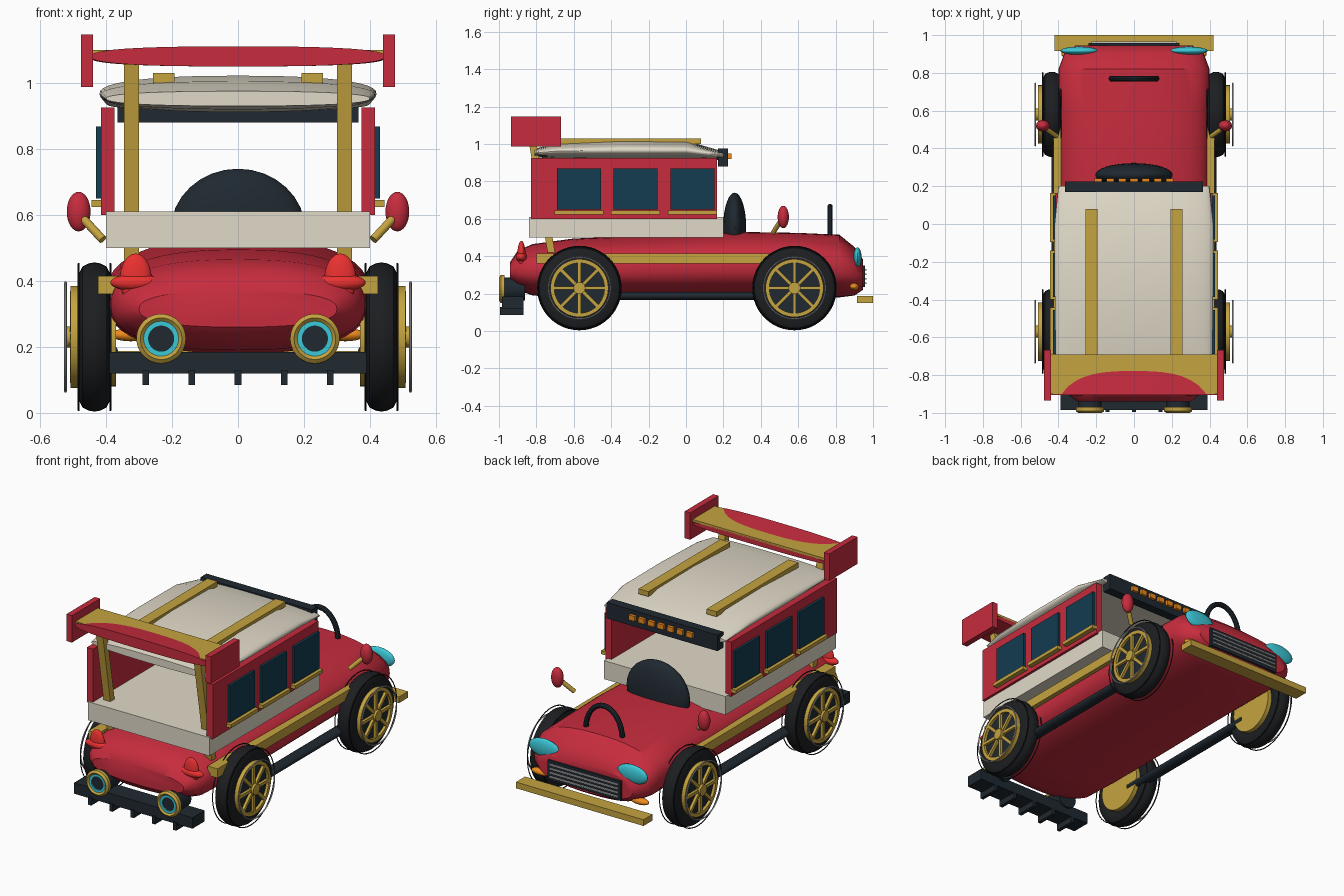
import bpy, bmesh, math
from mathutils import Vector, Matrix

if "Cube" in bpy.data.objects:
    bpy.data.objects.remove(bpy.data.objects["Cube"])

def mat(name, r, g, b):
    m = bpy.data.materials.new(name)
    m.diffuse_color = (r, g, b, 1)
    m.use_nodes = True
    m.node_tree.nodes["Principled BSDF"].inputs["Base Color"].default_value = m.diffuse_color
    return m

RED = mat("red", .57, .025, .047)
GOLD = mat("gold", .56, .37, .05)
CREAM = mat("cream", .75, .70, .58)
DARK = mat("dark", .014, .022, .03)
BLACK = mat("black", .012, .013, .015)
GLASS = mat("glass", .006, .045, .08)
CYAN = mat("cyan", .045, .58, .68)
ORANGE = mat("orange", .87, .26, .013)
LAMP = mat("lamp_red", .83, .03, .03)
PALE = mat("pale", .7, .7, .68)

def finish(name, bm, m):
    bmesh.ops.recalc_face_normals(bm, faces=bm.faces)
    me = bpy.data.meshes.new(name)
    bm.to_mesh(me)
    bm.free()
    me.materials.append(m)
    ob = bpy.data.objects.new(name, me)
    bpy.context.collection.objects.link(ob)
    return ob

def box(name, m, x, y, z, bevel=0.0):
    """Box from (min, max) ranges."""
    bm = bmesh.new()
    bmesh.ops.create_cube(bm, size=1)
    for v in bm.verts:
        v.co = Vector([(a + b) / 2 + c * (b - a) for (a, b), c in zip((x, y, z), v.co)])
    if bevel:
        bmesh.ops.bevel(bm, geom=bm.edges[:], offset=bevel, segments=2, affect='EDGES', profile=.5)
    return finish(name, bm, m)

def ellipsoid(name, m, c, r):
    bm = bmesh.new()
    bmesh.ops.create_uvsphere(bm, u_segments=32, v_segments=16, radius=1)
    for v in bm.verts:
        v.co = Vector([a + b * k for a, b, k in zip(c, r, v.co)])
    return finish(name, bm, m)

def rod(name, m, a, b, r, seg=20):
    a, b = Vector(a), Vector(b)
    bm = bmesh.new()
    bmesh.ops.create_cone(bm, cap_ends=True, segments=seg, radius1=r, radius2=r, depth=(b - a).length)
    q = (b - a).to_track_quat('Z', 'Y').to_matrix().to_4x4()
    bm.transform(Matrix.Translation((a + b) / 2) @ q)
    return finish(name, bm, m)

def rings(name, m, loops, closed=False):
    """Skin a list of vertex loops; cap the ends or close the chain."""
    bm = bmesh.new()
    vs = [[bm.verts.new(p) for p in l] for l in loops]
    n = len(vs[0])
    for i in range(len(vs) if closed else len(vs) - 1):
        a, b = vs[i], vs[(i + 1) % len(vs)]
        for j in range(n):
            bm.faces.new((a[j], a[(j + 1) % n], b[(j + 1) % n], b[j]))
    if not closed:
        bm.faces.new(vs[0])
        bm.faces.new(vs[-1])
    return finish(name, bm, m)

def loft(name, m, sections, e, n=48):
    """Superellipse sections (y, half width, z low, z high) skinned along y."""
    def pt(t, s):
        y, w, lo, hi = s
        c, d = math.cos(t), math.sin(t)
        return (w * math.copysign(abs(c) ** (2 / e), c), y,
                (lo + hi) / 2 + (hi - lo) / 2 * math.copysign(abs(d) ** (2 / e), d))
    return rings(name, m, [[pt(2 * math.pi * j / n, s) for j in range(n)] for s in sections])

def lathe(name, m, c, axis, profile, n=48):
    """Closed (offset, radius) profile turned about the x or y axis through c."""
    def pt(o, r, t):
        d = (o, r * math.cos(t), r * math.sin(t)) if axis == 'x' else (r * math.cos(t), o, r * math.sin(t))
        return Vector(c) + Vector(d)
    return rings(name, m, [[pt(o, r, 2 * math.pi * j / n) for o, r in profile] for j in range(n)], True)

def hoop(name, m, c, axis, R, r, seg=8):
    prof = [(r * math.cos(2 * math.pi * k / seg), R + r * math.sin(2 * math.pi * k / seg)) for k in range(seg)]
    return lathe(name, m, c, axis, prof)

# Body shell
loft("body", RED, [(-.94, .30, .26, .37), (-.90, .35, .22, .43), (-.82, .385, .19, .465), (-.6, .395, .18, .495),
                   (-.2, .40, .18, .51), (.3, .40, .18, .53), (.6, .40, .18, .525), (.82, .40, .18, .515),
                   (.90, .37, .19, .45), (.945, .31, .22, .385)], 2.45)
# Cabin: belt, roof and roof rails
box("belt", CREAM, (-.40, .40), (-.84, .20), (.50, .61))
loft("roof", CREAM, [(-.81, .40, .93, .975), (-.69, .415, .92, 1.005), (-.35, .42, .912, 1.022),
                     (0, .42, .915, 1.018), (.20, .40, .915, .96)], 2.4)
# Light bar on the roof front
box("light_bar", DARK, (-.365, .365), (.17, .225), (.88, .975))
for i in range(7):
    x = (i - 3) * .063
    box("bar_light", ORANGE, (x - .02, x + .02), (.22, .242), (.92, .95))
# Seat back and hood handle
ellipsoid("seat_back", DARK, (0, .26, .55), (.205, .062, .19))
arc = []
for k in range(17):
    t = math.pi * k / 16
    arc.append([(math.cos(t) * (.12 + .015 * math.cos(u)), .77 + .015 * math.sin(u),
                 .50 + math.sin(t) * (.165 + .015 * math.cos(u))) for u in [j * math.pi / 5 for j in range(10)]])
rings("hood_handle", DARK, arc)
# Grille and front bumper
box("grille", DARK, (-.24, .24), (.90, .958), (.235, .35))
for i in range(4):
    z = .257 + i * .024
    box("grille_slat", PALE, (-.225, .225), (.95, .966), (z - .004, z + .004))
box("front_bumper", GOLD, (-.42, .42), (.915, 1.0), (.15, .187))
# Rear diffuser
box("diffuser", DARK, (-.39, .39), (-.985, -.87), (.12, .185))
for i in range(-2, 3):
    box("diffuser_fin", DARK, (i * .14 - .01, i * .14 + .01), (-.995, -.87), (.085, .13))
# Rear wing
box("wing_plate", GOLD, (-.445, .445), (-.90, -.69), (1.086, 1.10))
loft("wing", RED, [(-.905, .445, 1.05, 1.111), (-.80, .445, 1.05, 1.102), (-.69, .445, 1.058, 1.092)], 2.6)

def wheel(s, y):
    c = (s * .435, y, .23)
    tyre = [(-.035, .14), (-.046, .17), (-.046, .195), (-.036, .214), (-.018, .223), (0, .226),
            (.018, .223), (.036, .214), (.046, .195), (.046, .17), (.05, .155), (.035, .14)]
    lathe("tyre", BLACK, c, 'x', [(s * o, r) for o, r in tyre])
    for o in (-.048, .048):
        hoop("tyre_bead", BLACK, (s * (.435 + o), y, .23), 'x', .222, .003, 6)
    rod("rim_back", GOLD, (s * .37, y, .23), (s * .47, y, .23), .15, 48)
    rod("rim_face", DARK, (s * .46, y, .23), (s * .492, y, .23), .14, 48)
    lathe("rim", GOLD, (s * .49, y, .23), 'x', [(-.02, .134), (s * .018, .134), (s * .018, .155), (-.02, .155)]
          if s > 0 else [(.02, .134), (-.018, .134), (-.018, .155), (.02, .155)])
    hoop("trim_ring", PALE, (s * .523, y, .23), 'x', .165, .004, 6)
    rod("hub", GOLD, (s * .48, y, .23), (s * .522, y, .23), .032)
    for k in range(8):
        t = k * math.pi / 4
        sp = box("spoke", GOLD, (-.008, .008), (.02, .14), (-.009, .009))
        sp.data.transform(Matrix.Translation((s * .501, y, .23)) @ Matrix.Rotation(t, 4, 'X'))

for s in (-1, 1):
    def sx(a, b):
        return tuple(sorted((s * a, s * b)))
    wheel(s, -.57)
    wheel(s, .58)
    # Side panel with windows and sills
    box("side_panel", RED, sx(.375, .415), (-.83, .165), (.60, .925))
    for y in (-.572, -.27, .035):
        box("window", GLASS, sx(.40, .43), (y - .117, y + .117), (.65, .868))
        box("window_sill", GOLD, sx(.41, .444), (y - .13, y + .13), (.624, .645))
    box("roof_rail", GOLD, sx(.192, .257), (-.69, .08), (1.0, 1.03))
    # Side stripe and running board
    box("side_stripe", GOLD, sx(.36, .425), (-.80, .62), (.36, .415))
    board = rod("running_board", DARK, (0, -.5, 0), (0, .5, 0), 1, 24)
    board.data.transform(Matrix.Translation((s * .40, 0, .188)) @ Matrix.Diagonal((.036, 1, .022, 1)))
    # Wing strut and end plate
    strut = box("wing_strut", GOLD, sx(.30, .345), (-.02, .02), (.42, 1.065))
    for v in strut.data.vertices:
        v.co.y += -.72 - (v.co.z - .42) * .17
    box("wing_end_plate", RED, sx(.44, .476), (-.935, -.668), (.987, 1.147))
    # Mirror
    rod("mirror_stalk", GOLD, (s * .41, .465, .525), (s * .475, .51, .595), .013)
    ellipsoid("mirror", RED, (s * .483, .52, .61), (.036, .03, .06))
    # Lamps
    ellipsoid("headlight", CYAN, (s * .29, .917, .393), (.1, .022, .055))
    ellipsoid("indicator", ORANGE, (s * .325, .90, .237), (.06, .025, .02))
    ellipsoid("tail_lamp", LAMP, (s * .31, -.88, .395), (.077, .03, .026))
    ellipsoid("tail_fin_lamp", LAMP, (s * .31, -.88, .405), (.048, .022, .078))
    # Exhaust
    c = s * .233
    rod("exhaust_pipe", DARK, (c, -.985, .225), (c, -.86, .225), .062, 32)
    lathe("exhaust_ring", GOLD, (c, 0, .225), 'y', [(-.97, .052), (-.99, .052), (-1.0, .063), (-.99, .075), (-.97, .075)])
    lathe("exhaust_glow", CYAN, (c, 0, .225), 'y', [(-.98, .038), (-.992, .038), (-.992, .053), (-.98, .053)])

# Smooth shading with crisp edges
for ob in bpy.context.collection.objects:
    ob.select_set(True)
    bpy.context.view_layer.objects.active = ob
bpy.ops.object.shade_smooth_by_angle(angle=math.radians(35))
